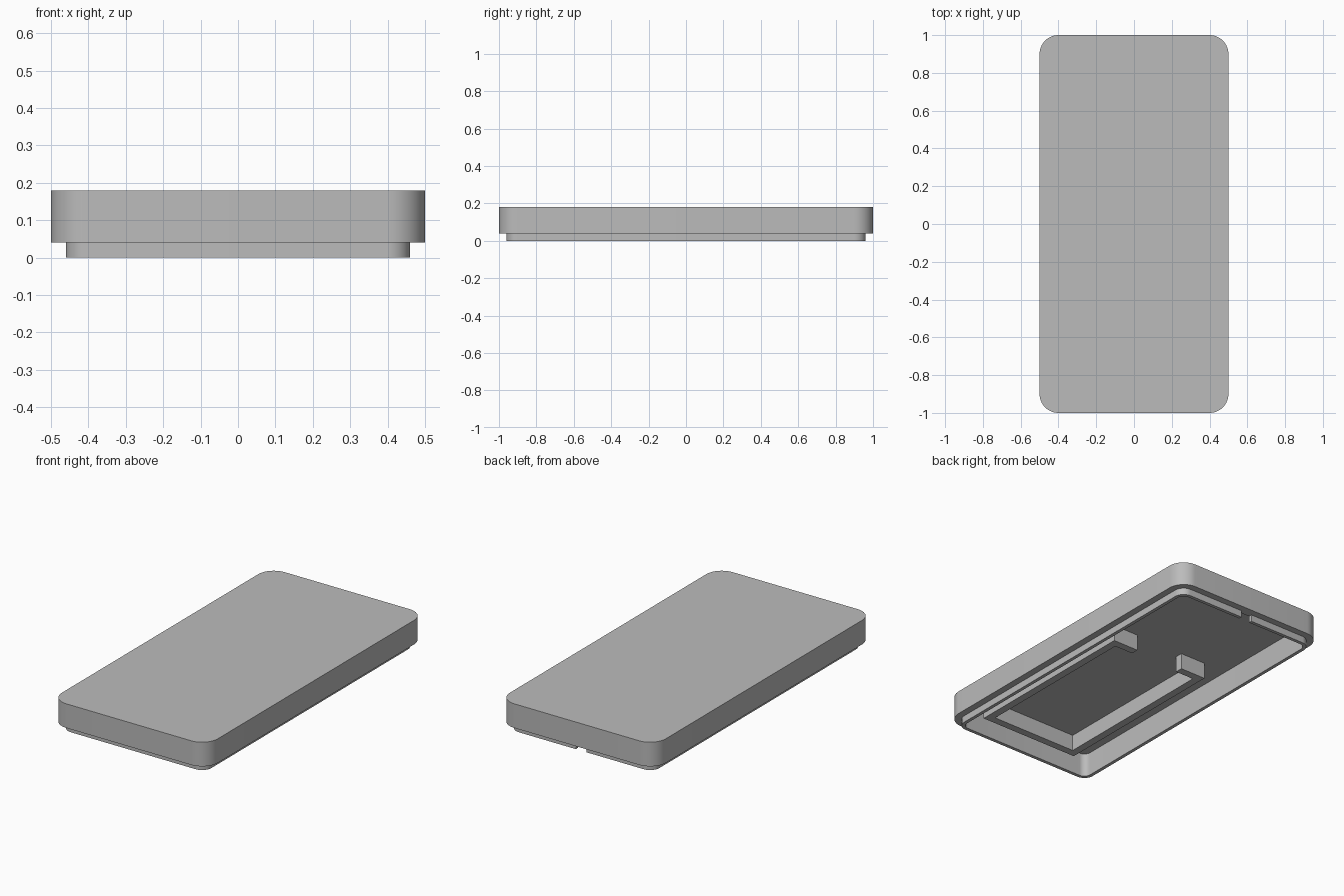
import bpy, bmesh, math

if "Cube" in bpy.data.objects:
    bpy.data.objects.remove(bpy.data.objects["Cube"], do_unlink=True)

grey = bpy.data.materials.new("plain_grey")
grey.use_nodes = True
grey.diffuse_color = (0.5, 0.5, 0.5, 1)
grey.node_tree.nodes["Principled BSDF"].inputs["Base Color"].default_value = (0.5, 0.5, 0.5, 1)

HALF_X, HALF_Y, RADIUS = 0.5, 1.0, 0.1
RIM_Z, CEILING_Z, TOP_Z = 0.04, 0.14, 0.18
LIP_INSET, WALL = 0.04, 0.06


def rounded_outline(inset, steps=12):
    """Rounded rectangle, counter-clockwise from the back left corner of the plan."""
    r = RADIUS - inset
    cx, cy = HALF_X - RADIUS, HALF_Y - RADIUS
    pts = []
    for k, (sx, sy) in enumerate([(-1, 1), (-1, -1), (1, -1), (1, 1)]):
        for i in range(steps + 1):
            a = math.pi / 2 * (k + 1 + i / steps)
            pts.append((sx * cx + r * math.cos(a), sy * cy + r * math.sin(a)))
    return pts


def finish(name, bm):
    bmesh.ops.recalc_face_normals(bm, faces=bm.faces)
    mesh = bpy.data.meshes.new(name)
    bm.to_mesh(mesh)
    bm.free()
    mesh.materials.append(grey)
    obj = bpy.data.objects.new(name, mesh)
    bpy.context.collection.objects.link(obj)
    bpy.ops.object.select_all(action='DESELECT')
    obj.select_set(True)
    bpy.context.view_layer.objects.active = obj
    bpy.ops.object.shade_smooth_by_angle(angle=math.radians(30))
    return obj


def prism(name, outline, z0, z1):
    bm = bmesh.new()
    face = bm.faces.new([bm.verts.new((x, y, z0)) for x, y in outline])
    new = bmesh.ops.extrude_face_region(bm, geom=[face])["geom"]
    bmesh.ops.translate(bm, vec=(0, 0, z1 - z0),
                        verts=[v for v in new if isinstance(v, bmesh.types.BMVert)])
    bmesh.ops.triangulate(bm, faces=[f for f in bm.faces if len(f.verts) > 4])
    return finish(name, bm)


# Hollow cover, open underneath
bm = bmesh.new()
rings = [[bm.verts.new((x, y, z)) for x, y in rounded_outline(inset)]
         for inset, z in [(0, TOP_Z), (0, RIM_Z), (WALL, RIM_Z), (WALL, CEILING_Z)]]
for a, b in zip(rings, rings[1:]):
    for i in range(len(a)):
        j = (i + 1) % len(a)
        bm.faces.new((a[i], a[j], b[j], b[i]))
bm.faces.new(rings[0])
bm.faces.new(rings[-1])
finish("cover_shell", bm)

# Thin locating lip with a notch in the middle of the back
GAP = 0.035


def lip_side(inset):
    y = HALF_Y - inset
    return [(-GAP, y)] + rounded_outline(inset) + [(GAP, y)]


prism("locating_lip", lip_side(LIP_INSET) + lip_side(WALL)[::-1], 0, RIM_Z)

# U-shaped holder inside, with hooks turned inward at its open end
x0, x1, y0, y1 = -0.29, 0.355, -0.86, 0.255
t, hook = 0.045, 0.165
holder = [(x0, y0), (x1, y0), (x1, y1), (x1 - hook, y1), (x1 - hook, y1 - t),
          (x1 - t, y1 - t), (x1 - t, y0 + t), (x0 + t, y0 + t), (x0 + t, y1 - t),
          (x0 + hook, y1 - t), (x0 + hook, y1), (x0, y1)]
prism("inner_holder", holder, 0.045, CEILING_Z + 0.005)
